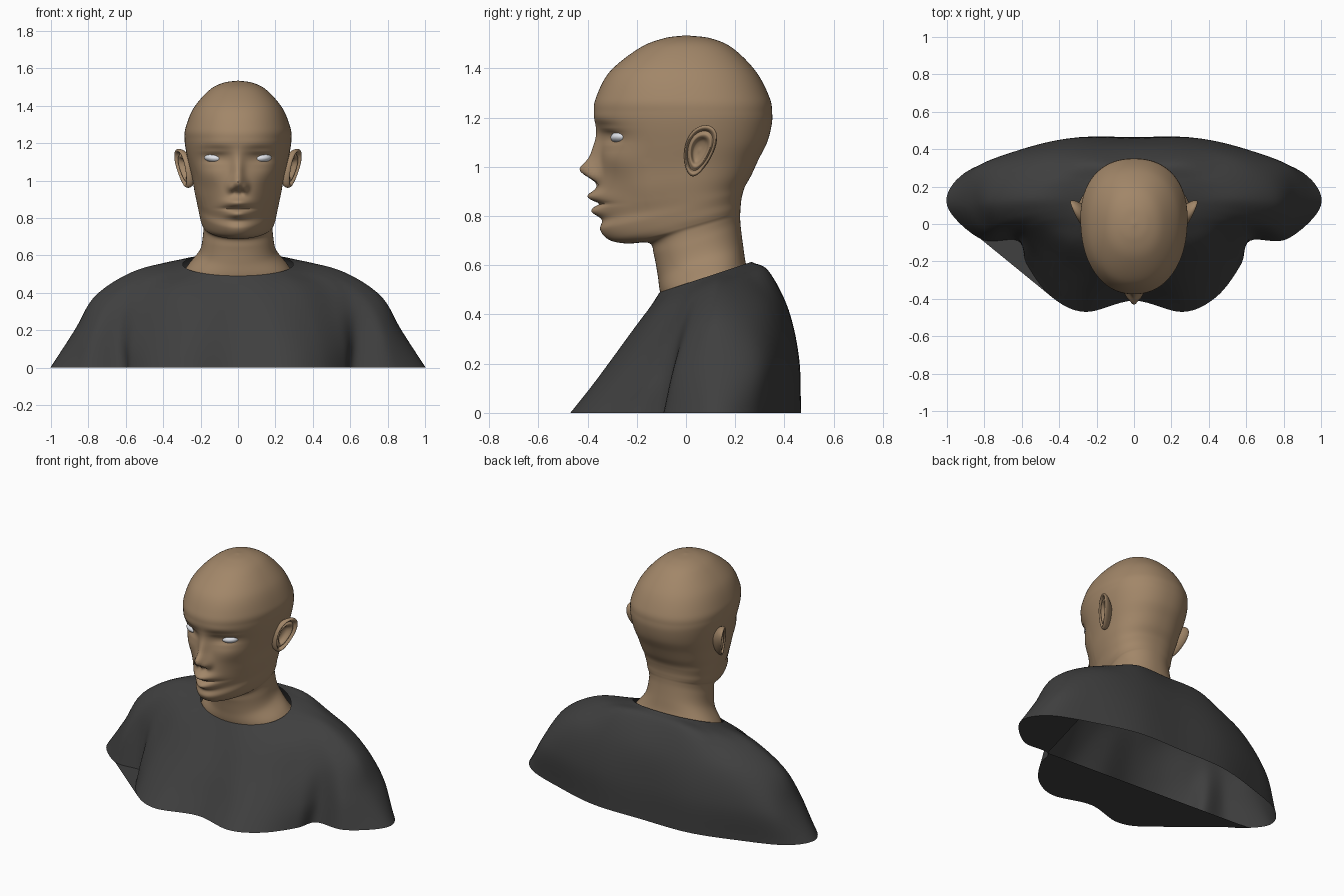
import bpy, bmesh, math
from mathutils import Vector
from mathutils.bvhtree import BVHTree

if "Cube" in bpy.data.objects:
    bpy.data.objects.remove(bpy.data.objects["Cube"])


def material(name, rgb):
    m = bpy.data.materials.new(name)
    m.diffuse_color = (*rgb, 1)
    m.use_nodes = True
    m.node_tree.nodes["Principled BSDF"].inputs["Base Color"].default_value = m.diffuse_color
    return m


skin = material("skin", (0.36, 0.24, 0.14))
cloth = material("dark_cloth", (0.05, 0.05, 0.05))
white = material("eye_white", (0.75, 0.77, 0.82))


def spline(keys, n, closed=False):
    """Catmull-Rom curve through tuples of any length, n steps per span."""
    k = [tuple(p) for p in keys]
    ext = lambda a, b: tuple(2 * u - v for u, v in zip(a, b))
    if closed:
        k = [k[-1]] + k + k[:2]
    else:
        k = [ext(k[0], k[1])] + k + [ext(k[-1], k[-2])]
    out = []
    for i in range(1, len(k) - 2):
        for s in range(n):
            t = s / n
            out.append(tuple(0.5 * (2 * b + (c - a) * t + (2 * a - 5 * b + 4 * c - d) * t * t
                                    + (3 * b - a - 3 * c + d) * t ** 3)
                             for a, b, c, d in zip(*k[i - 1:i + 3])))
    if not closed:
        out.append(k[-2])
    return out


def loft(rings, cap_end=False):
    """Bridge closed rings of points; returns bmesh and its vertex rings."""
    bm = bmesh.new()
    vs = [[bm.verts.new(p) for p in r] for r in rings]
    n = len(vs[0])
    for a, b in zip(vs, vs[1:]):
        for i in range(n):
            j = (i + 1) % n
            bm.faces.new((a[i], a[j], b[j], b[i]))
    if cap_end:
        bm.faces.new(vs[-1])
    return bm, vs


def finish(bm, name, mat):
    bmesh.ops.recalc_face_normals(bm, faces=bm.faces)
    me = bpy.data.meshes.new(name)
    bm.to_mesh(me)
    ob = bpy.data.objects.new(name, me)
    bpy.context.collection.objects.link(ob)
    me.materials.append(mat)
    bpy.ops.object.select_all(action='DESELECT')
    ob.select_set(True)
    bpy.context.view_layer.objects.active = ob
    bpy.ops.object.shade_smooth_by_angle(angle=math.radians(55))
    return ob


# Head and neck: tilted rings (front y, front z, back y, back z, half width, front taper)
head_rings = [
    (-.08, .42, .27, .54, .31, 0), (-.105, .49, .245, .60, .265, 0),
    (-.115, .56, .232, .68, .205, 0), (-.13, .64, .222, .76, .188, 0),
    (-.15, .69, .22, .80, .185, .05), (-.24, .688, .221, .82, .188, .2),
    (-.31, .703, .222, .835, .19, .3), (-.345, .745, .224, .86, .195, .32),
    (-.335, .79, .23, .89, .203, .3), (-.352, .84, .24, .92, .212, .27),
    (-.358, .90, .265, .965, .225, .22), (-.35, .98, .295, 1.03, .24, .16),
    (-.35, 1.08, .33, 1.10, .262, .1), (-.363, 1.16, .348, 1.17, .278, .08),
    (-.374, 1.22, .35, 1.22, .284, .08), (-.366, 1.28, .34, 1.28, .28, .06),
    (-.31, 1.386, .285, 1.386, .238, .03), (-.19, 1.482, .19, 1.482, .155, 0),
    (-.09, 1.522, .1, 1.522, .08, 0), (-.002, 1.534, .002, 1.534, .002, 0)]

# Face relief: (|x|, z, spread x, spread z, push in y)
relief = [
    (0, .985, .027, .027, -.065), (0, 1.04, .021, .045, -.035), (0, 1.11, .025, .04, -.008),  # nose
    (.038, .962, .014, .018, -.028), (.02, .935, .009, .008, .015),                            # nostrils
    (0, .88, .046, .017, -.043), (0, .818, .04, .017, -.04), (0, .85, .055, .006, .018),       # lips
    (0, .74, .05, .03, -.004),                                                                # chin
    (.115, 1.125, .055, .035, .03), (.11, 1.19, .07, .02, -.006),                              # socket, brow
    (.125, 1.153, .045, .008, -.008), (.125, 1.088, .04, .008, -.005),                         # lids
    (.17, 1.03, .05, .04, -.012), (.14, .9, .04, .05, .014)]                                   # cheek

SEG = 160
rings = []
for yf, zf, yb, zb, w, k in spline(head_rings, 8):
    ring = []
    for i in range(SEG):
        a = 2 * math.pi * i / SEG
        f = math.copysign(abs(math.cos(a)) ** .9, math.cos(a))
        s = math.copysign(abs(math.sin(a)) ** .9, math.sin(a))
        x = w * s * (1 - k * f)
        y = (yf + yb) / 2 + f * (yf - yb) / 2
        z = (zf + zb) / 2 + f * (zf - zb) / 2
        front = min(1, max(0, (f - .2) / .4))
        if front and y < -.16:
            y += front * sum(d * math.exp(-((abs(x) - cx) / sx) ** 2 / 2 - ((z - cz) / sz) ** 2 / 2)
                             for cx, cz, sx, sz, d in relief)
        ring.append((x, y, z))
    rings.append(ring)
bm, _ = loft(rings, cap_end=True)
bvh = BVHTree.FromBMesh(bm)
finish(bm, "head_and_neck", skin)

# Ears: polar shell (radius factor, depth) from hidden back, over the rim, into the bowl
ear_profile = [(.5, -.06), (.88, -.028), (1, -.008), (1, .006), (.93, .013), (.85, .008), (.78, -.006),
               (.66, .004), (.55, .0), (.42, -.02), (.2, -.028), (.02, -.028)]
for side, label in ((1, "right"), (-1, "left")):
    # Ear
    rings = []
    for r, d in spline(ear_profile, 3):
        ring = []
        for i in range(48):
            a = 2 * math.pi * i / 48
            v = .103 * r * math.sin(a)
            u = .06 * r * math.cos(a) * (1 + .25 * math.sin(a))
            y, z = .054 + u + .25 * v, 1.065 + v
            ring.append((side * (.256 + .42 * y + .13 * (z - .96) + d), y, z))
        rings.append(ring)
    bm, _ = loft(rings, cap_end=True)
    finish(bm, label + "_ear", skin)
    # Eye set into the socket
    hit = bvh.ray_cast(Vector((side * .125, -1, 1.12)), Vector((0, 1, 0)))[0]
    bm = bmesh.new()
    bmesh.ops.create_uvsphere(bm, u_segments=32, v_segments=20, radius=1)
    eye = finish(bm, label + "_eye", white)
    eye.scale = (.056, .045, .026)
    eye.rotation_euler = (0, -side * .08, side * .38)
    eye.location = hit + Vector((0, .031, 0))

# Shirt: vertical profiles from below the collar to the hem, front round to back
profiles = [
    [(0, -.19, .36), (0, -.28, .22), (0, -.35, .10), (0, -.41, 0)],               # breastbone
    [(.17, -.19, .37), (.22, -.30, .22), (.25, -.39, .10), (.26, -.47, 0)],       # bust
    [(.32, -.12, .42), (.38, -.22, .26), (.42, -.31, .12), (.44, -.39, 0)],       # chest side
    [(.45, -.03, .44), (.52, -.11, .28), (.56, -.17, .13), (.57, -.22, 0)],       # flank
    [(.50, .02, .47), (.60, -.03, .33), (.63, -.06, .16), (.62, -.09, 0)],        # armpit
    [(.52, .07, .50), (.70, .02, .36), (.78, -.04, .18), (.82, -.08, 0)],         # sleeve front
    [(.54, .13, .52), (.76, .12, .385), (.87, .11, .20), (1.0, .10, 0)],          # sleeve outside
    [(.50, .20, .53), (.70, .25, .40), (.83, .29, .20), (.91, .27, 0)],           # sleeve back
    [(.40, .26, .55), (.54, .35, .42), (.62, .39, .22), (.62, .385, 0)],          # shoulder blade
    [(.25, .33, .575), (.30, .41, .42), (.33, .455, .22), (.33, .46, 0)],         # back side
    [(0, .33, .575), (0, .415, .42), (0, .455, .22), (0, .465, 0)]]               # spine
collar_angles = [-90, -66, -44, -25, -8, 5, 16, 35, 55, 72, 90]
columns = []
for deg, path in zip(collar_angles, profiles):
    a = math.radians(deg)
    y = .08 + .187 * math.sin(a)
    columns.append(spline([(.295 * math.cos(a), y, .49 + .33 * (y + .107))] + path, 8))
columns += [[(-x, y, z) for x, y, z in c] for c in columns[-2:0:-1]]
rows = [spline([c[i] for c in columns], 8, closed=True) for i in range(len(columns[0]))]
bm, vs = loft(rows)
hem = vs[-1]
# Partly closed underside: front panel with its web to the left sleeve, and right sleeve end
caps = [bm.faces.new(hem[116:121] + hem[144:160] + hem[0:33]), bm.faces.new(hem[32:62])]
bmesh.ops.triangulate(bm, faces=caps)
finish(bm, "shirt", cloth)
